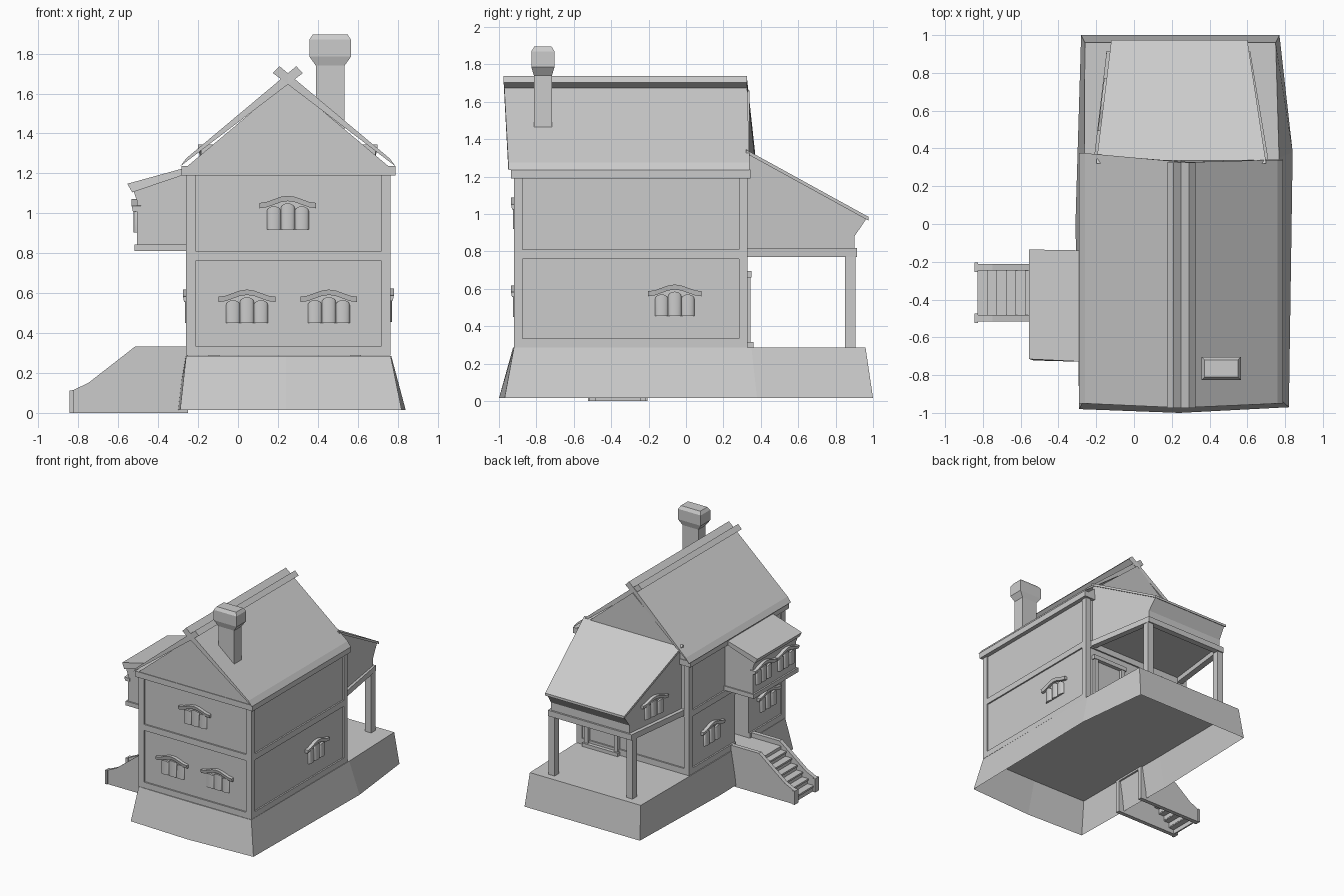
import bpy, bmesh, math
from mathutils import Matrix, Vector

if "Cube" in bpy.data.objects:
    bpy.data.objects.remove(bpy.data.objects["Cube"])


def mesh(name, verts, faces, mat=None):
    bm = bmesh.new()
    vs = [bm.verts.new(v) for v in verts]
    for f in faces:
        bm.faces.new([vs[i] for i in f])
    bmesh.ops.recalc_face_normals(bm, faces=bm.faces)
    me = bpy.data.meshes.new(name)
    bm.to_mesh(me)
    bm.free()
    ob = bpy.data.objects.new(name, me)
    if mat:
        ob.matrix_world = mat
    bpy.context.collection.objects.link(ob)
    return ob


def loft(name, rings, cap_start=True, cap_end=True, mat=None):
    """Skin a list of closed rings that share a vertex count."""
    n = len(rings[0])
    verts = [v for r in rings for v in r]
    faces = []
    for k in range(len(rings) - 1):
        for i in range(n):
            j = (i + 1) % n
            faces.append((k * n + i, k * n + j, (k + 1) * n + j, (k + 1) * n + i))
    if cap_start:
        faces.append(tuple(range(n)))
    if cap_end:
        faces.append(tuple(range((len(rings) - 1) * n, len(rings) * n)))
    return mesh(name, verts, faces, mat)


def rect(x0, x1, y0, y1, z):
    return [(x0, y0, z), (x1, y0, z), (x1, y1, z), (x0, y1, z)]


def box(name, x0, x1, y0, y1, z0, z1):
    return loft(name, [rect(x0, x1, y0, y1, z0), rect(x0, x1, y0, y1, z1)])


def prism_y(name, prof, y0, y1):
    """Extrude an x-z profile along y."""
    return loft(name, [[(x, y, z) for x, z in prof] for y in (y0, y1)])


def window(name, x, y, z, turn):
    """Three bulging arched panes under a curved hood; local -y faces out."""
    mat = Matrix.Translation((x, y, z)) @ Matrix.Rotation(math.radians(turn), 4, 'Z')
    for k, (cx, top) in enumerate(((-0.07, 0.09), (0, 0.105), (0.07, 0.09))):
        rings = []
        for i in range(9):
            a = -math.pi / 2 + math.pi * i / 8
            px, d = cx + 0.035 * math.sin(a), -0.018 * math.cos(a)
            t = top + 0.025 * math.cos(a)
            rings.append([(px, 0.02, 0), (px, d, 0), (px, d, t), (px, 0.02, t)])
        ob = loft(f"{name}_pane_{k + 1}", rings, mat=mat)
        bpy.context.view_layer.objects.active = ob
        bpy.ops.object.select_all(action='DESELECT')
        ob.select_set(True)
        bpy.ops.object.shade_smooth_by_angle(angle=math.radians(40))
    rings = []
    for i in range(9):
        u = -1 + i / 4
        px, b = 0.142 * u, 0.105 + 0.018 * (1 + math.cos(math.pi * u))
        rings.append([(px, 0.02, b), (px, -0.022, b), (px, -0.028, b + 0.027), (px, 0.02, b + 0.027)])
    loft(name + "_hood", rings, mat=mat)


X0, X1, Y0, Y1 = -0.26, 0.765, -0.92, 0.33

# Flared foundation, open underneath
low = [(-0.29, -0.98), (0.24, -1.0), (0.82, -0.97), (0.84, 0.38), (0.77, 1.0), (-0.28, 1.0), (-0.31, 0.0)]
top = [(-0.26, -0.92), (0.24, -0.925), (0.765, -0.92), (0.768, 0.35), (0.75, 0.96), (-0.26, 0.96), (-0.265, 0.0)]
loft("foundation", [[(x, y, 0.015) for x, y in low], [(x, y, 0.285) for x, y in top]], cap_start=False)

# House walls, with timber frame standing proud
e = 0.012
walls = box("house_walls", X0 + e, X1 - e, Y0 + e, Y1 - e, 0.29, 1.21)
sill = box("sill_beam", X0, X1, Y0, Y1, 0.287, 0.335)
box("middle_beam_front", X0, X1, Y0, Y0 + 0.05, 0.76, 0.81)
box("middle_beam_back", X0, X1, Y1 - 0.05, Y1, 0.76, 0.81)
box("middle_beam_left", X0, X0 + 0.05, Y0, Y1, 0.76, 0.81)
box("middle_beam_right", X1 - 0.05, X1, Y0, Y1, 0.76, 0.81)
box("top_beam", -0.283, 0.788, -0.935, 0.345, 1.19, 1.237)
for i, x in enumerate((X0, X1 - 0.047)):
    for j, y in enumerate((Y0, Y1 - 0.047)):
        box(f"corner_post_{i}{j}", x, x + 0.047, y, y + 0.047, 0.287, 1.2)

# Doorway recess on the left side
cut = box("door_cutter", -0.4, 0.05, -0.46, -0.28, 0.295, 0.72)
cut.hide_render = True
cut.hide_viewport = False
cut.display_type = 'WIRE'
for ob in (walls, sill):
    m = ob.modifiers.new("doorway", 'BOOLEAN')
    m.operation = 'DIFFERENCE'
    m.solver = 'EXACT'
    m.object = cut
    bpy.context.view_layer.objects.active = ob
    bpy.ops.object.modifier_apply(modifier=m.name)
bpy.data.objects.remove(cut)

# Back door on the porch
for x in (0.38, 0.65):
    box("back_door_jamb", x, x + 0.035, Y1 - 0.02, Y1 + 0.015, 0.287, 0.66)
box("back_door_lintel", 0.37, 0.695, Y1 - 0.02, Y1 + 0.02, 0.66, 0.695)
box("back_door_threshold", 0.37, 0.695, Y1 - 0.02, Y1 + 0.03, 0.287, 0.315)

# Gable and crossing roof slabs
prism_y("gable", [(-0.255, 1.235), (0.755, 1.235), (0.25, 1.66)], -0.93, 0.34)
prof = [(-0.29, 1.235), (0.325, 1.703), (0.292, 1.737), (-0.26, 1.275)]
for side, yb in ((1, 0.375), (-1, 0.34)):
    P = [(0.25 + side * (x - 0.25), z) for x, z in prof]
    front, back = (-0.95, -0.975, -0.975, -0.95), (yb, 0.325, 0.325, yb)
    loft("roof_left" if side == 1 else "roof_right",
         [[(x, y, z) for (x, z), y in zip(P, ys)] for ys in (front, back)])

# Chimney with chamfered cap
cx, cy = 0.462, -0.765
stack = ((0.072, 0.048, 1.42), (0.072, 0.048, 1.74), (0.104, 0.062, 1.785),
         (0.104, 0.062, 1.87), (0.088, 0.046, 1.895))
loft("chimney", [rect(cx - a, cx + a, cy - b, cy + b, z) for a, b, z in stack])

# Back porch: tapered upper room, sloping roof, frame and posts
def porch_ring(side, inset):
    """y-z outline of one side; x narrows away from the house."""
    pts = [(0.32, 0.81), (0.90, 0.81), (0.90, 0.88), (0.965, 0.975), (0.32, 1.33)]
    out = []
    for y, z in pts:
        t = (y - 0.33) / 0.65
        x = -0.195 + 0.075 * t + inset if side < 0 else 0.70 - 0.10 * t - inset
        out.append((x, y, z))
    return out


loft("porch_room", [porch_ring(-1, 0.012), porch_ring(1, 0.012)])
loft("porch_roof", [[(-0.2, 0.32, z), (0.70, 0.32, z), (0.60, 0.975, z - 0.36), (-0.12, 0.975, z - 0.36)]
                    for z in (1.325, 1.345)])
for name, a, b in (("left", -0.215, -0.145), ("right", 0.715, 0.615)):
    s = 0.05 if name == "left" else -0.05
    loft(f"porch_beam_{name}", [[(a, 0.32, z), (b, 0.915, z), (b + s, 0.915, z), (a + s, 0.32, z)]
                                for z in (0.77, 0.817)])
    px = min(b, b + s)
    box(f"porch_post_{name}", px - 0.002, px + 0.052, 0.85, 0.905, 0.28, 0.775)
box("porch_beam_back", -0.145, 0.615, 0.865, 0.915, 0.77, 0.817)

# Upper bay on the left with its own roof
prism_y("bay_walls", [(-0.24, 0.84), (-0.505, 0.84), (-0.505, 1.06), (-0.525, 1.115), (-0.24, 1.205)], -0.71, -0.15)
box("bay_floor_beam", -0.518, -0.24, -0.722, -0.14, 0.81, 0.845)
loft("bay_roof", [[(-0.555, y0, 1.148), (-0.53, y0 * 0.5 + y1 * 0.5, 1.105), (-0.25, y1, 1.2), (-0.25, y1, 1.232)]
                  for y0, y1 in ((-0.715, -0.73), (-0.135, -0.14))])

# Stairs: two stringers, treads with risers, landing
string = [(-0.84, 0), (-0.84, 0.108), (-0.75, 0.15), (-0.515, 0.333), (-0.25, 0.333), (-0.25, 0)]
for name, y in (("front", -0.515), ("back", -0.247)):
    prism_y(f"stair_stringer_{name}", string, y, y + 0.034)
    box(f"stair_end_{name}", -0.845, -0.825, y - 0.008, y + 0.042, 0, 0.112)
for i in range(6):
    x, z = -0.82 + i * 0.05, 0.05 + i * 0.043
    box(f"stair_tread_{i + 1}", x - 0.008, x + 0.06, -0.485, -0.245, z - 0.014, z)
    box(f"stair_riser_{i + 1}", x, x + 0.012, -0.485, -0.245, z - 0.05, z - 0.01)
box("stair_landing", -0.53, -0.25, -0.485, -0.245, 0.27, 0.295)

# Windows: front, right, left, bay and porch side
fy, rx, lx = Y0 + e, X1 - e, X0 + e
for i, (x, y, z, turn) in enumerate((
        (0.045, fy, 0.45, 0), (0.455, fy, 0.45, 0), (0.25, fy, 0.92, 0),
        (rx, -0.06, 0.455, 90),
        (lx, 0.02, 0.45, -90), (lx, -0.71, 0.45, -90),
        (-0.505, -0.285, 0.905, -90), (-0.505, -0.575, 0.905, -90),
        (-0.147, 0.63, 0.87, -97))):
    window(f"window_{i + 1}", x, y, z, turn)
